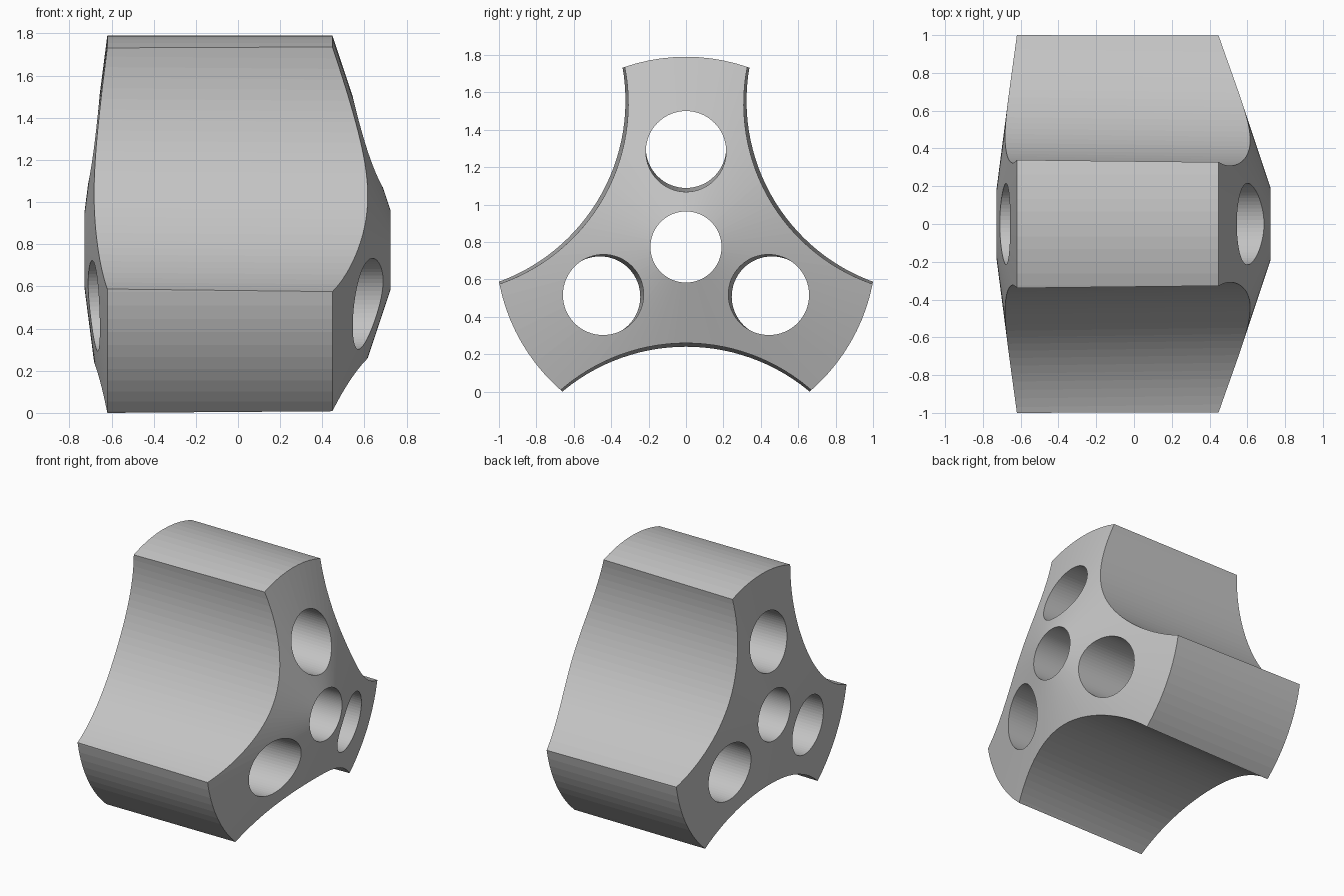
import bpy, bmesh, math
from mathutils import Matrix, Vector

if "Cube" in bpy.data.objects:
    bpy.data.objects.remove(bpy.data.objects["Cube"])

AXIS_Z = 0.773      # height of the hub axis, which runs along x
OUTER, BORE = 1.017, 0.19
DRAFT = 0.015       # slight outward lean of the cuts toward -x


def make_object(name, bm):
    mesh = bpy.data.meshes.new(name)
    bmesh.ops.recalc_face_normals(bm, faces=bm.faces)
    bm.to_mesh(mesh)
    bm.free()
    obj = bpy.data.objects.new(name, mesh)
    bpy.context.collection.objects.link(obj)
    obj.location.z = AXIS_Z
    return obj


def add_cutter(bm, angle, radius, distance, segments):
    """Cylinder along x at a given angle from the top, leaning by the draft."""
    outward = Vector((0, math.sin(angle), math.cos(angle)))
    axis = Vector((1, 0, 0)) - outward * DRAFT
    turn = Vector((0, 0, 1)).rotation_difference(axis).to_matrix().to_4x4()
    bmesh.ops.create_cone(bm, cap_ends=True, segments=segments, radius1=radius,
                          radius2=radius, depth=3,
                          matrix=Matrix.Translation(outward * distance) @ turn)


grey = bpy.data.materials.new("plain grey")
grey.use_nodes = True
colour = (0.55, 0.55, 0.55, 1)
grey.diffuse_color = colour
grey.node_tree.nodes["Principled BSDF"].inputs["Base Color"].default_value = colour

# Hub body: a ring with conical ends, turned about the x axis
profile = [(-0.727, BORE), (-0.62, OUTER), (0.448, OUTER), (0.723, BORE)]
bm = bmesh.new()
steps = 96
rings = []
for i in range(steps):
    a = 2 * math.pi * i / steps
    rings.append([bm.verts.new((x, r * math.sin(a), r * math.cos(a))) for x, r in profile])
for i, ring in enumerate(rings):
    following = rings[(i + 1) % steps]
    for j in range(len(profile)):
        k = (j + 1) % len(profile)
        bm.faces.new((ring[j], ring[k], following[k], following[j]))
hub = make_object("three_lobed_hub", bm)
hub.data.materials.append(grey)

# Cutters: one hole through each lobe, one scoop between each pair of lobes
bm = bmesh.new()
for n in range(3):
    lobe = math.radians(120 * n)
    add_cutter(bm, lobe, 0.215, 0.52, 64)
    add_cutter(bm, lobe + math.pi, 1.027, 1.55, 128)
cutter = make_object("hub_cutter", bm)
cutter.hide_render = True

cut = hub.modifiers.new("holes and scoops", "BOOLEAN")
cut.operation = "DIFFERENCE"
cut.solver = "EXACT"
cut.object = cutter
bpy.context.view_layer.objects.active = hub
hub.select_set(True)
bpy.ops.object.modifier_apply(modifier=cut.name)
bpy.data.objects.remove(cutter)
